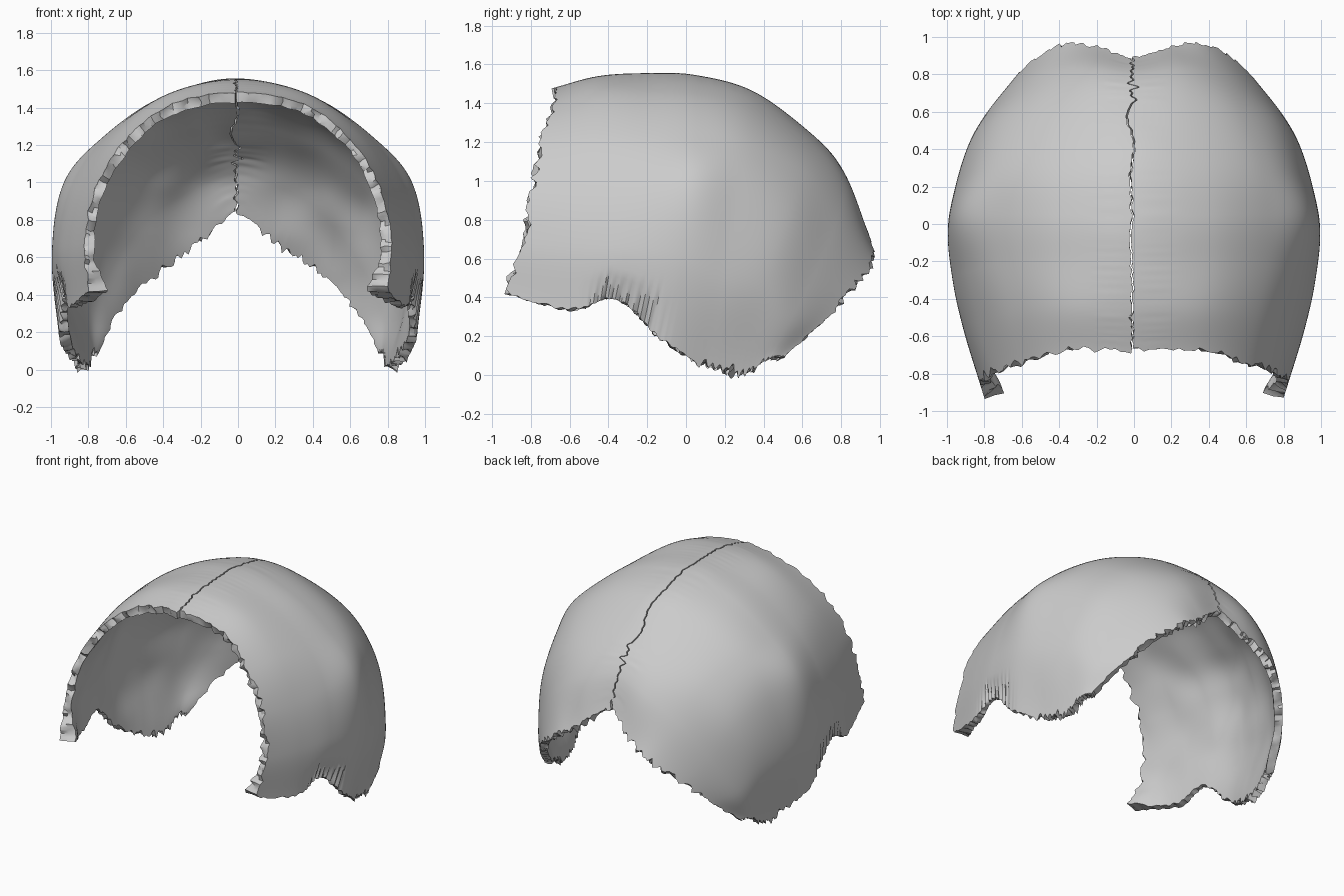
import bpy, bmesh, math
from mathutils import Vector, noise

if "Cube" in bpy.data.objects:
    bpy.data.objects.remove(bpy.data.objects["Cube"])

# Outer-surface profiles of one half, front edge to back edge,
# each running from the midline down to the lower border
PROFILES = [
    [(0, -.68, 1.48), (.35, -.67, 1.42), (.60, -.74, 1.23), (.76, -.79, .97), (.82, -.84, .68), (.80, -.93, .42)],
    [(0, -.45, 1.54), (.37, -.45, 1.47), (.66, -.48, 1.25), (.83, -.52, .97), (.905, -.56, .66), (.90, -.60, .34)],
    [(0, -.20, 1.555), (.40, -.20, 1.46), (.71, -.22, 1.24), (.89, -.25, .98), (.965, -.30, .66), (.95, -.36, .39)],
    [(0, .05, 1.545), (.40, .05, 1.45), (.72, .05, 1.24), (.93, .03, 1.0), (.995, -.03, .62), (.96, -.12, .18)],
    [(0, .35, 1.46), (.37, .33, 1.38), (.68, .31, 1.19), (.87, .27, .93), (.955, .20, .50), (.89, .12, .05)],
    [(0, .65, 1.24), (.30, .64, 1.19), (.57, .60, 1.05), (.78, .53, .80), (.89, .41, .45), (.85, .30, .015)],
    [(0, .80, 1.07), (.27, .83, .98), (.50, .79, .83), (.68, .70, .60), (.81, .56, .32), (.83, .43, .09)],
    [(0, .89, .85), (.20, .95, .70), (.38, .96, .59), (.56, .86, .45), (.70, .70, .27), (.80, .50, .09)],
]

# Pad the net: mirrored across the midline, extrapolated at the other borders
NET = []
for prof in PROFILES:
    p = [Vector(c) for c in prof]
    NET.append([Vector((-p[1].x, p[1].y, p[1].z))] + p + [2 * p[-1] - p[-2]])
NET.insert(0, [2 * a - b for a, b in zip(NET[0], NET[1])])
NET.append([2 * a - b for a, b in zip(NET[-1], NET[-2])])
NU, NV = len(PROFILES) - 1, len(PROFILES[0]) - 1
COLS, ROWS = 170, 60


def weights(t):
    """Catmull-Rom weights"""
    return (-.5 * t + t * t - .5 * t ** 3, 1 - 2.5 * t * t + 1.5 * t ** 3,
            .5 * t + 2 * t * t - 1.5 * t ** 3, -.5 * t * t + .5 * t ** 3)


def surf(u, v):
    a, b = u * NU, v * NV
    i, j = min(max(int(a), 0), NU - 1), min(max(int(b), 0), NV - 1)
    wu, wv = weights(a - i), weights(b - j)
    out = Vector((0, 0, 0))
    for k in range(4):
        row = NET[i + k]
        out += wu[k] * (wv[0] * row[j] + wv[1] * row[j + 1] + wv[2] * row[j + 2] + wv[3] * row[j + 3])
    return out


def rnd(*c):
    return noise.noise(Vector(c))


def suture(u):
    """Sideways wander of the midline joint, widest toward the back"""
    amp = .022 + .05 * math.exp(-((u - .72) / .07) ** 2)
    return amp * (rnd(u * 48, 3.1, 0) + .7 * rnd(u * 20, 7.7, 0)) - .012


def ramp(x, width):
    return max(0.0, 1 - x / width)


def half_point(u, v, side, inner):
    # Ragged borders: wander the parameters near the edges
    seed = side * 5.3 + inner * 1.7
    uu = u + .022 * rnd(v * 34, seed, 0) * (ramp(u, .06) + ramp(1 - u, .06))
    rough = .4 + .6 * (u > .5)
    vv = v + .028 * rough * rnd(u * 60, seed, 4) * ramp(1 - v, .08)
    e = .004
    p = surf(uu, vv)
    n = (surf(uu + e, vv) - p).cross(surf(uu, vv + e) - p).normalized()
    if n.dot(p - Vector((0, 0, .5))) < 0:
        n = -n
    if inner:
        # Bone thickness, swollen at the lower front corner, gently uneven inside
        t = .052 + .014 * rnd(p.x * 4, p.y * 4, p.z * 4 + side)
        t += .06 * math.exp(-((u * NU / .5) ** 2 + ((1 - v) / .1) ** 2))
        p -= n * t
    else:
        # Radiating grooves above the side notch
        s = math.exp(-((u * NU - 2.15) / .75) ** 4)
        k = ramp(1 - v, .10 + .05 * rnd(u * 90, 1, side))
        p -= n * s * k * (.012 + .02 * (.5 + .5 * math.sin(u * NU * 37 + 2 * rnd(u * 30, 2, side))))
    p.x = p.x * side + (suture(u) + side * .004) * ramp(v, .12)
    return p


def build_half(name, side):
    bm = bmesh.new()
    layers = [[[bm.verts.new(half_point(i / COLS, j / ROWS, side, inner))
                for j in range(ROWS + 1)] for i in range(COLS + 1)] for inner in (0, 1)]
    for g in layers:
        for i in range(COLS):
            for j in range(ROWS):
                bm.faces.new((g[i][j], g[i + 1][j], g[i + 1][j + 1], g[i][j + 1]))
    # Broken-looking rim joining outer and inner surfaces
    loop = ([(i, 0) for i in range(COLS)] + [(COLS, j) for j in range(ROWS)]
            + [(i, ROWS) for i in range(COLS, 0, -1)] + [(0, j) for j in range(ROWS, 0, -1)])
    o, n = layers
    mids = []
    for i, j in loop:
        m = (o[i][j].co + n[i][j].co) / 2
        if j > 0:
            m += .016 * noise.noise_vector(m * 30)
        mids.append(bm.verts.new(m))
    for k, (i, j) in enumerate(loop):
        k2 = (k + 1) % len(loop)
        i2, j2 = loop[k2]
        bm.faces.new((o[i][j], o[i2][j2], mids[k2], mids[k]))
        bm.faces.new((mids[k], mids[k2], n[i2][j2], n[i][j]))
    bmesh.ops.recalc_face_normals(bm, faces=bm.faces)
    me = bpy.data.meshes.new(name)
    bm.to_mesh(me)
    bm.free()
    ob = bpy.data.objects.new(name, me)
    bpy.context.collection.objects.link(ob)
    bpy.ops.object.select_all(action='DESELECT')
    ob.select_set(True)
    bpy.context.view_layer.objects.active = ob
    bpy.ops.object.shade_smooth_by_angle(angle=math.radians(35))


# Two interlocking skull-roof bones
build_half("right_parietal_bone", 1)
build_half("left_parietal_bone", -1)
